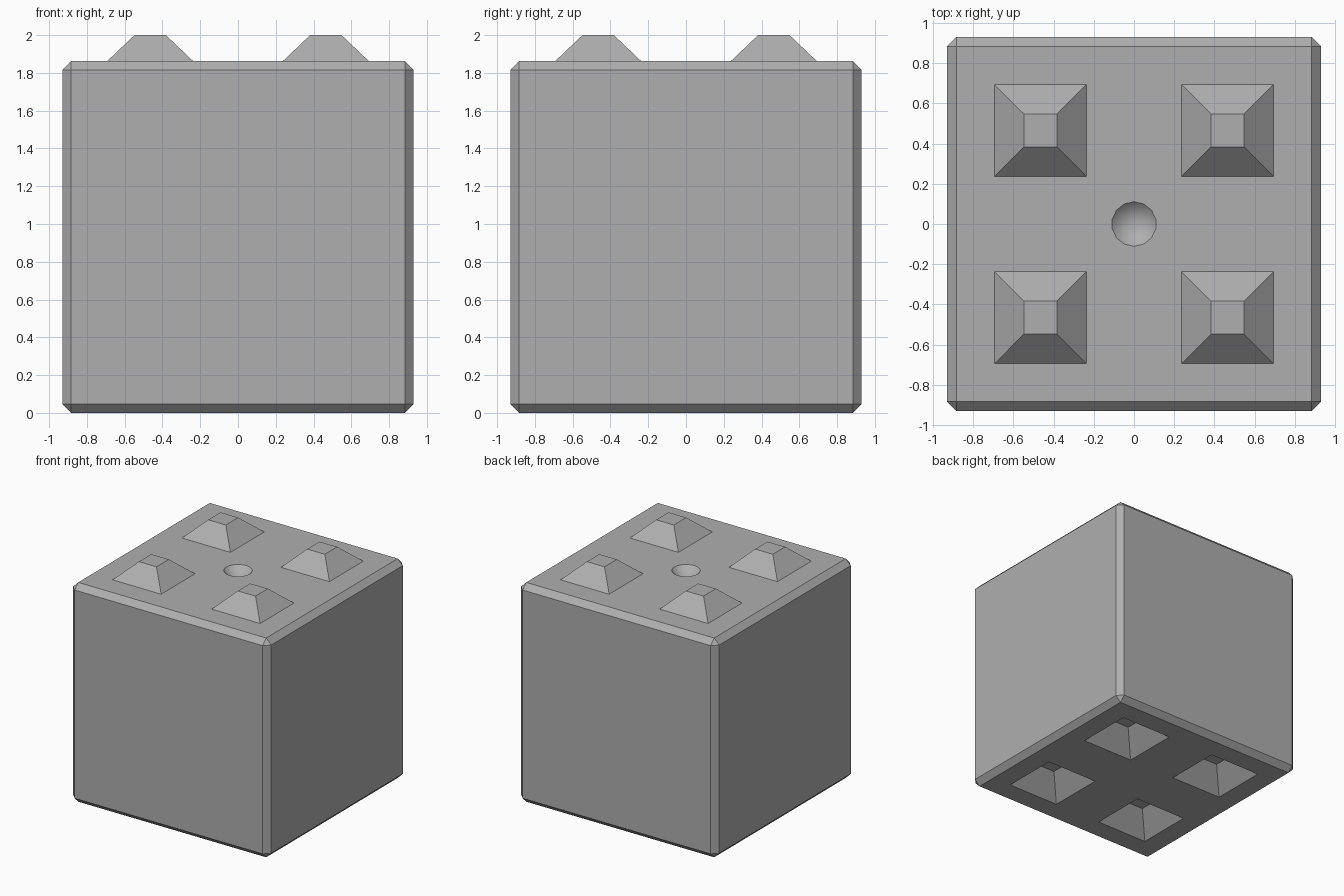
import bpy, bmesh
from math import radians, pi
from mathutils import Matrix

if "Cube" in bpy.data.objects:
    bpy.data.objects.remove(bpy.data.objects["Cube"])

HALF, TOP, CHAMFER = 0.93, 1.862, 0.047
PITCH = 0.465


def mesh_object(name, bm):
    me = bpy.data.meshes.new(name)
    bm.to_mesh(me)
    bm.free()
    ob = bpy.data.objects.new(name, me)
    bpy.context.collection.objects.link(ob)
    return ob


def frustums(name, z, base, top, height, skirt=0.02):
    """Four truncated pyramids, continued a little below z for clean booleans."""
    bm = bmesh.new()
    flare = base + (base - top) / height * skirt
    for sx in (-1, 1):
        for sy in (-1, 1):
            place = Matrix.Translation((sx * PITCH, sy * PITCH, z + (height - skirt) / 2))
            bmesh.ops.create_cone(bm, cap_ends=True, segments=4,
                                  radius1=flare * 2 ** 0.5, radius2=top * 2 ** 0.5,
                                  depth=height + skirt,
                                  matrix=place @ Matrix.Rotation(pi / 4, 4, 'Z'))
    return mesh_object(name, bm)


# Chamfered block body
bm = bmesh.new()
bmesh.ops.create_cube(bm, size=1, matrix=Matrix.Translation((0, 0, TOP / 2))
                      @ Matrix.Diagonal((HALF * 2, HALF * 2, TOP, 1)))
bmesh.ops.bevel(bm, geom=bm.edges[:], offset=CHAMFER, offset_type='OFFSET',
                segments=1, profile=0.5, affect='EDGES')
block = mesh_object("stacking_block", bm)

# Studs on top, matching sockets underneath
studs = frustums("studs", TOP, 0.228, 0.083, 0.138)
sockets = frustums("socket_cutter", 0, 0.242, 0.083, 0.175)

# Conical dimple in the middle of the top
r, depth, lip = 0.111, 0.11, 0.03
bm = bmesh.new()
bmesh.ops.create_cone(bm, cap_ends=True, segments=14, radius1=0,
                      radius2=r * (depth + lip) / depth, depth=depth + lip,
                      matrix=Matrix.Translation((0, 0, TOP + (lip - depth) / 2)))
bmesh.ops.remove_doubles(bm, verts=bm.verts[:], dist=1e-5)
bmesh.ops.recalc_face_normals(bm, faces=bm.faces[:])
dimple = mesh_object("dimple_cutter", bm)

# Combine into one solid
bpy.ops.object.select_all(action='DESELECT')
block.select_set(True)
bpy.context.view_layer.objects.active = block
for tool, op in ((studs, 'UNION'), (sockets, 'DIFFERENCE'), (dimple, 'DIFFERENCE')):
    mod = block.modifiers.new(tool.name, 'BOOLEAN')
    mod.operation, mod.object, mod.solver = op, tool, 'EXACT'
    bpy.ops.object.modifier_apply(modifier=mod.name)
    bpy.data.objects.remove(tool)

# Only the dimple is shallow enough between facets to shade smooth
bpy.ops.object.shade_smooth_by_angle(angle=radians(30))

# Dark concrete grey
concrete = bpy.data.materials.new("concrete")
concrete.diffuse_color = (0.43, 0.43, 0.43, 1)
concrete.use_nodes = True
concrete.node_tree.nodes["Principled BSDF"].inputs["Base Color"].default_value = concrete.diffuse_color
block.data.materials.clear()
block.data.materials.append(concrete)
for poly in block.data.polygons:
    poly.material_index = 0
